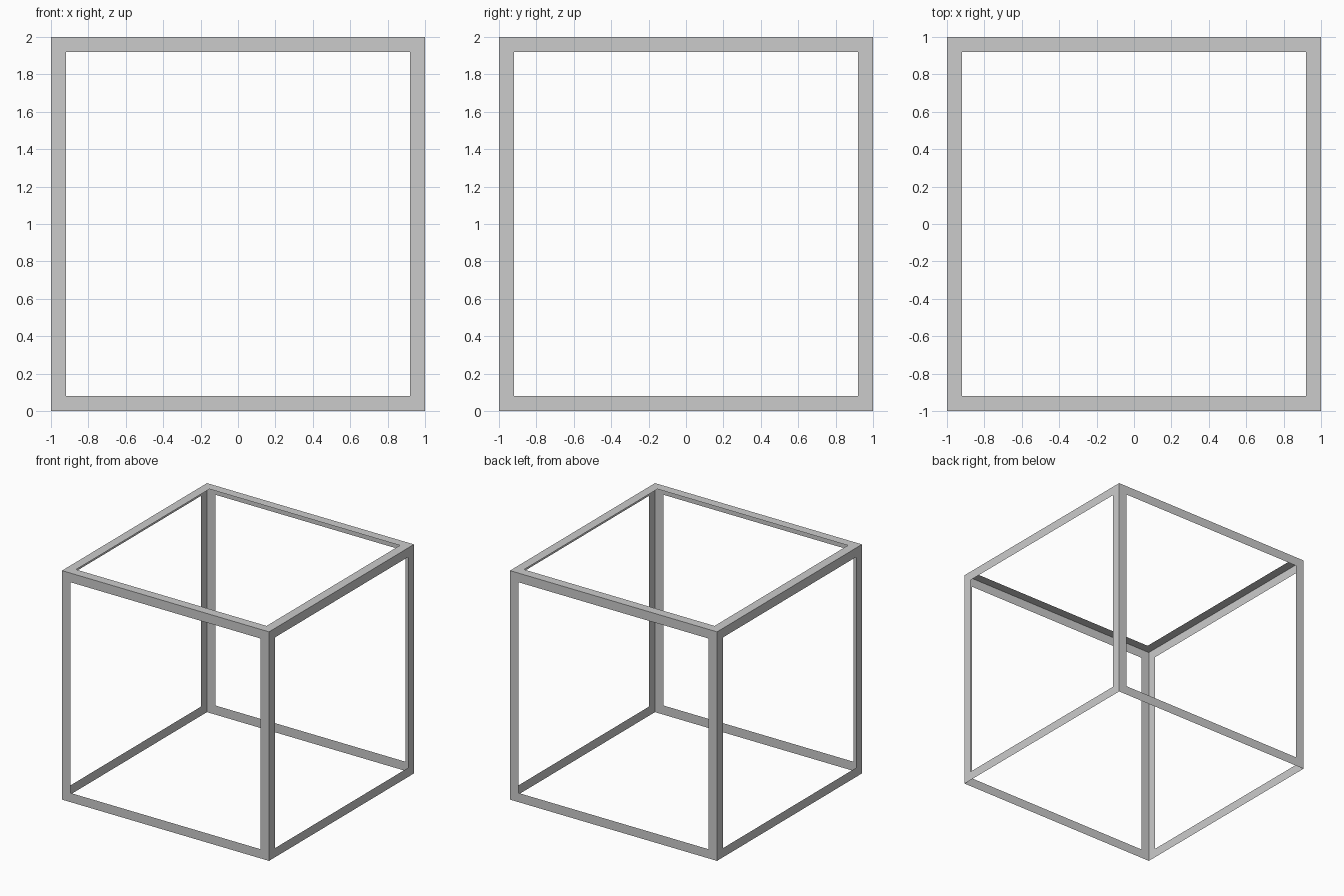
import bpy
import bmesh
from mathutils import Matrix

if "Cube" in bpy.data.objects:
    bpy.data.objects.remove(bpy.data.objects["Cube"])

SIZE = 2.0
STRIP = 0.08

bm = bmesh.new()
bmesh.ops.create_cube(bm, size=SIZE, matrix=Matrix.Translation((0, 0, SIZE / 2)))
bm.normal_update()

# Open underside: only the four walls and the top carry a border
bottom = [f for f in bm.faces if f.normal.z < -0.5]
bmesh.ops.delete(bm, geom=bottom, context='FACES_ONLY')

# Inset each panel and remove its centre, leaving thin angle-section edges
panels = list(bm.faces)
bmesh.ops.inset_individual(bm, faces=panels, thickness=STRIP, use_even_offset=True)
bmesh.ops.delete(bm, geom=panels, context='FACES')

mesh = bpy.data.meshes.new("open_cube_frame")
bm.to_mesh(mesh)
bm.free()
frame = bpy.data.objects.new("open_cube_frame", mesh)
bpy.context.collection.objects.link(frame)
